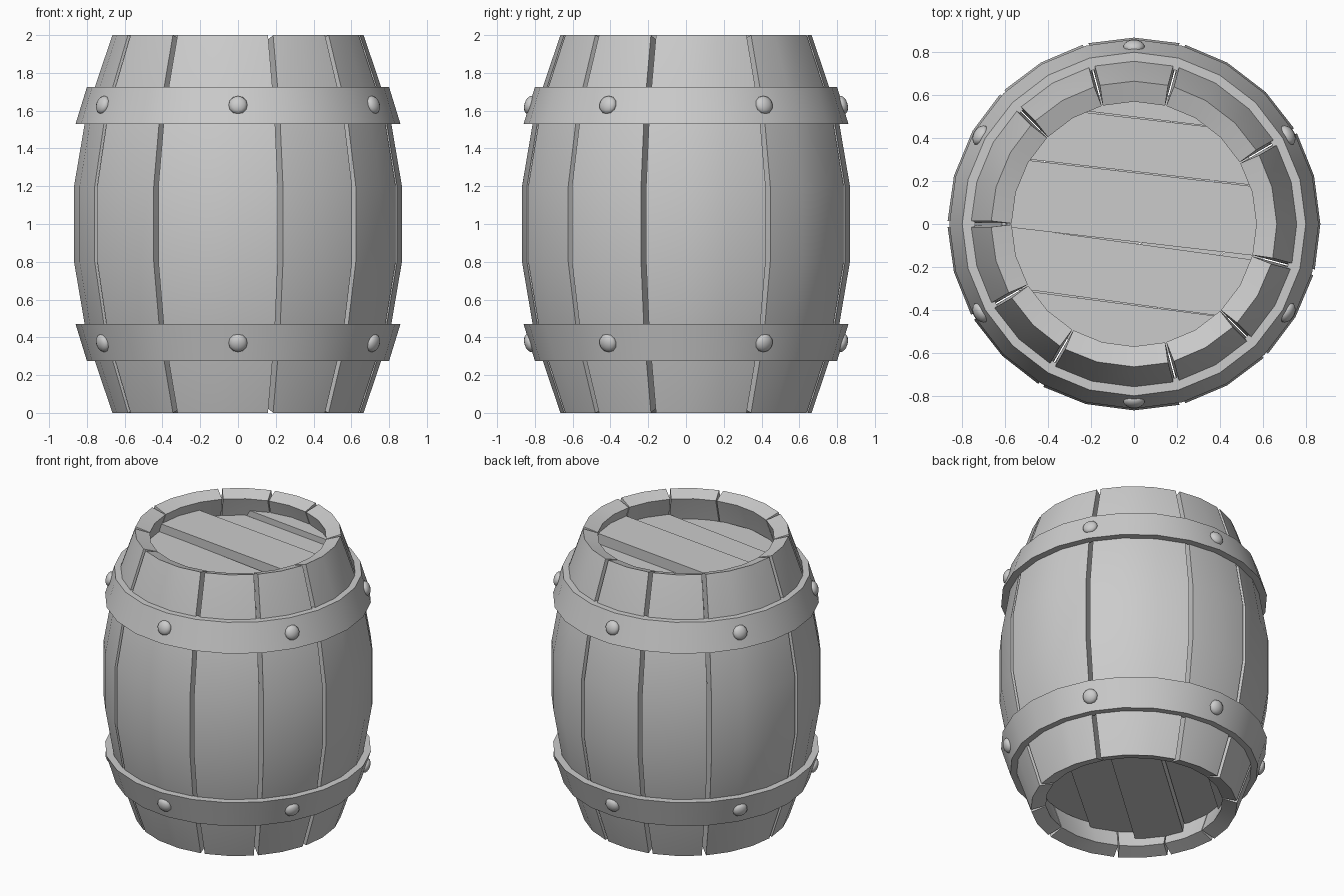
import bpy, bmesh, math
from mathutils import Vector, Matrix

if "Cube" in bpy.data.objects:
    bpy.data.objects.remove(bpy.data.objects["Cube"])

SEG = 24                       # barrel is a 24-sided round
STEP = 2 * math.pi / SEG


def finish(bm, name, angle=30):
    bmesh.ops.recalc_face_normals(bm, faces=bm.faces)
    mesh = bpy.data.meshes.new(name)
    bm.to_mesh(mesh)
    bm.free()
    ob = bpy.data.objects.new(name, mesh)
    bpy.context.collection.objects.link(ob)
    bpy.ops.object.select_all(action='DESELECT')
    ob.select_set(True)
    bpy.context.view_layer.objects.active = ob
    bpy.ops.object.shade_smooth_by_angle(angle=math.radians(angle))
    return ob


def sweep(name, profile, angles, shifts=None, closed=False):
    """Revolve a closed (r, z) profile; shifts move each point along the tangent."""
    bm = bmesh.new()
    rings = []
    for k, a in enumerate(angles):
        ring = []
        for j, (r, z) in enumerate(profile):
            s = shifts(k, j) if shifts else 0
            ring.append(bm.verts.new((r * math.cos(a) - s * math.sin(a),
                                      r * math.sin(a) + s * math.cos(a), z)))
        rings.append(ring)
    n, m = len(profile), len(rings)
    for i in range(m if closed else m - 1):
        p, q = rings[i], rings[(i + 1) % m]
        for j in range(n):
            bm.faces.new((p[j], q[j], q[(j + 1) % n], p[(j + 1) % n]))
    if not closed:
        # end caps as strips of quads between outer and inner profile points
        for ring in (rings[0], rings[-1]):
            for j in range(n // 2 - 1):
                bm.faces.new((ring[j], ring[j + 1], ring[n - 2 - j], ring[n - 1 - j]))
    return finish(bm, name)


# Staves: bulging outer profile, inner one offset by the wood thickness
outer = [(.665, 0), (.80, .4), (.868, .8), (.868, 1.2), (.80, 1.6), (.665, 2)]
inner = [(.57, .032), (.702, .42), (.768, .81), (.768, 1.19), (.702, 1.58), (.57, 1.968)]
stave_profile = outer + inner[::-1]
start = 2                      # first joint at 30 degrees
for i, width in enumerate([3, 2, 2, 3, 2, 2, 3, 2, 2, 3]):
    def gap(k, j, w=width):
        g = .014 if j < len(outer) else .003
        return g if k == 0 else -g if k == w else 0
    sweep(f"stave_{i + 1}", stave_profile,
          [(start + k) * STEP for k in range(width + 1)], gap)
    start += width

# Hoops: conical bands, mirrored top and bottom
hoop = [(.80, .275), (.86, .47), (.805, .47), (.742, .275)]
all_round = [k * STEP for k in range(SEG)]
sweep("lower_hoop", hoop, all_round, closed=True)
sweep("upper_hoop", [(r, 2 - z) for r, z in hoop], all_round, closed=True)

# Rivets: flattened balls lying on the hoop slope
for label, z, tilt in (("lower", .37, 17), ("upper", 1.63, -17)):
    for i in range(6):
        bm = bmesh.new()
        bmesh.ops.create_uvsphere(bm, u_segments=12, v_segments=8, radius=.05)
        mat = (Matrix.Rotation(math.radians(60 * i - 90), 4, 'Z')
               @ Matrix.Translation((.826, 0, z))
               @ Matrix.Rotation(math.radians(tilt), 4, 'Y')
               @ Matrix.Diagonal((.6, 1, 1, 1))
               @ Matrix.Rotation(math.radians(90), 4, 'Y'))
        bmesh.ops.transform(bm, matrix=mat, verts=bm.verts)
        finish(bm, f"{label}_rivet_{i + 1}", 60)


# Lid planks: strips of a disc at uneven heights (v0, v1, top z, yaw)
PLANKS = [(-.62, -.375, 1.80, -7.5), (-.37, -.09, 1.84, -7.8), (-.082, .238, 1.90, -6.6),
          (.243, .49, 1.83, -6.6), (.495, .62, 1.87, -7.0)]


def plank(name, v0, v1, top, yaw, bottom_side):
    R, n = .62, 8
    vs = [v0 + (v1 - v0) * k / n for k in range(n + 1)]
    half = [(math.sqrt(max(R * R - v * v, .0004)), v) for v in vs]
    pts = half + [(-x, v) for x, v in reversed(half)]
    bm = bmesh.new()
    base = bm.faces.new([bm.verts.new((x, v, top - .1)) for x, v in pts])
    up = bmesh.ops.extrude_face_region(bm, geom=[base])
    bmesh.ops.translate(bm, vec=(0, 0, .1),
                        verts=[g for g in up['geom'] if isinstance(g, bmesh.types.BMVert)])
    mat = Matrix.Rotation(math.radians(yaw + (48 if bottom_side else 0)), 4, 'Z')
    if bottom_side:
        mat = Matrix.Translation((0, 0, 2)) @ Matrix.Diagonal((1, 1, -1, 1)) @ mat
    bmesh.ops.transform(bm, matrix=mat, verts=bm.verts)
    finish(bm, name)


for i, p in enumerate(PLANKS):
    plank(f"top_plank_{i + 1}", *p, False)
    plank(f"bottom_plank_{i + 1}", *p, True)
